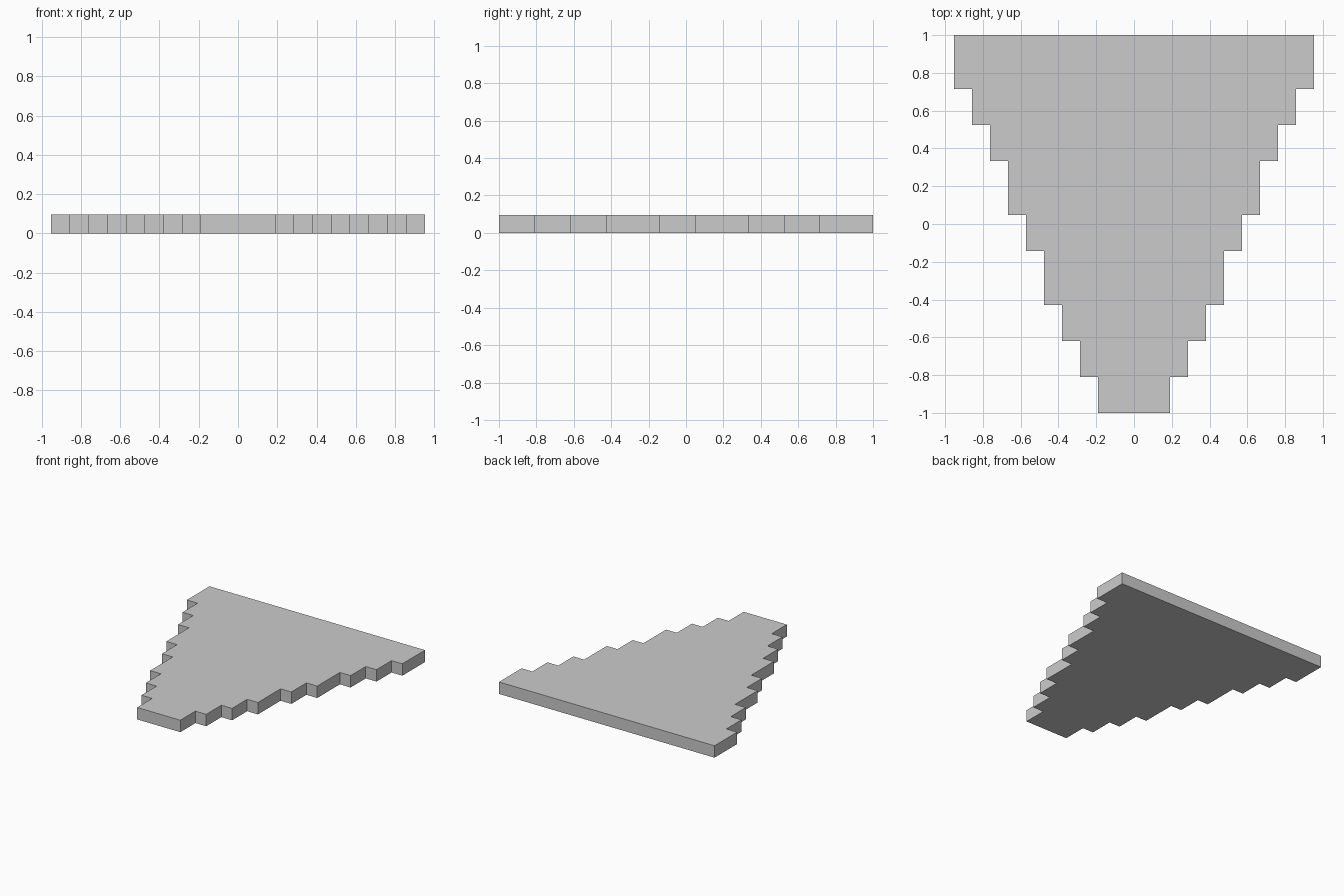
import bpy
import bmesh

if "Cube" in bpy.data.objects:
    bpy.data.objects.remove(bpy.data.objects["Cube"])

U = 2 / 21                                  # one stud pitch
row_ends = [2, 4, 6, 9, 11, 14, 16, 18, 21]  # rear edge of each step, in studs
THICKNESS = U

# Right-hand stepped edge, front to back; each step is one stud wider
right = []
start = 0
for i, end in enumerate(row_ends):
    half = (i + 2) * U
    right += [(half, start * U - 1), (half, end * U - 1)]
    start = end

# Mirror the edge to close the outline
outline = right + [(-x, y) for x, y in reversed(right)]

# Extrude the outline into a flat plate
bm = bmesh.new()
base = bm.faces.new([bm.verts.new((x, y, 0)) for x, y in outline])
top = bmesh.ops.extrude_face_region(bm, geom=[base], use_keep_orig=True)
verts = [g for g in top["geom"] if isinstance(g, bmesh.types.BMVert)]
bmesh.ops.translate(bm, verts=verts, vec=(0, 0, THICKNESS))
bmesh.ops.recalc_face_normals(bm, faces=bm.faces)

mesh = bpy.data.meshes.new("stepped_wedge_plate")
bm.to_mesh(mesh)
bm.free()
plate = bpy.data.objects.new("stepped_wedge_plate", mesh)
bpy.context.collection.objects.link(plate)
